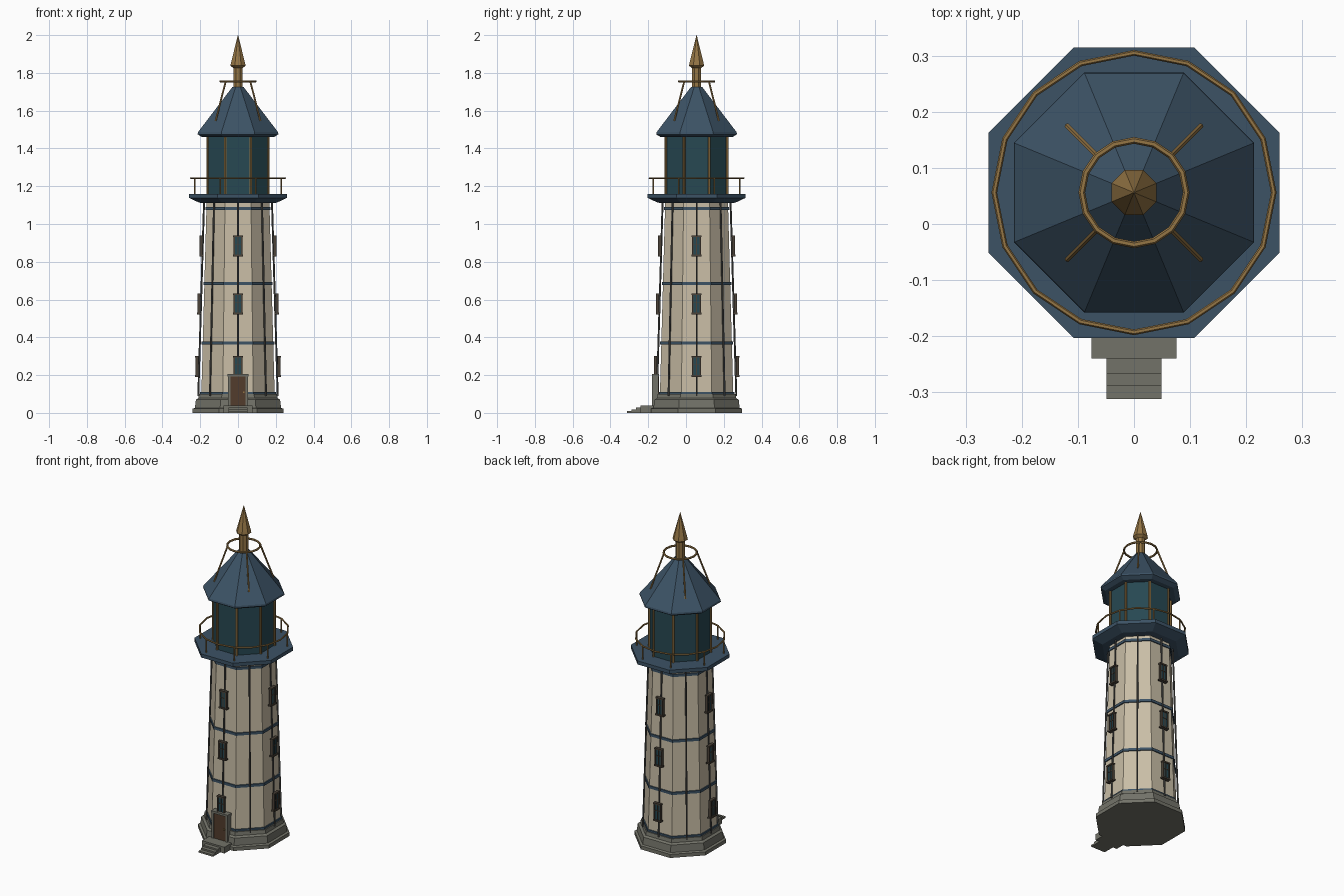
import bpy, bmesh
from math import pi, cos, sin
from mathutils import Matrix, Vector

if "Cube" in bpy.data.objects:
    bpy.data.objects.remove(bpy.data.objects["Cube"])

CY = 0.056                      # tower axis sits slightly behind the origin
AXIS = Matrix.Translation((0, CY, 0))
K = 1 / cos(pi / 8)             # octagon apothem -> corner radius


def material(name, rgb):
    m = bpy.data.materials.new(name)
    m.diffuse_color = (*rgb, 1)
    m.use_nodes = True
    m.node_tree.nodes["Principled BSDF"].inputs["Base Color"].default_value = m.diffuse_color
    return m


CREAM = material("cream_wall", (0.58, 0.51, 0.38))
BLUE = material("slate_blue", (0.045, 0.085, 0.13))
GLASS = material("dark_glass", (0.02, 0.065, 0.085))
BRASS = material("brass", (0.30, 0.18, 0.06))
STONE = material("stone", (0.17, 0.17, 0.14))
IRON = material("iron", (0.09, 0.09, 0.085))
WOOD = material("door_wood", (0.085, 0.045, 0.025))
FRAME = material("window_frame", (0.07, 0.055, 0.04))


def finish(name, bm, mat):
    bmesh.ops.recalc_face_normals(bm, faces=bm.faces)
    me = bpy.data.meshes.new(name)
    bm.to_mesh(me)
    bm.free()
    me.materials.append(mat)
    ob = bpy.data.objects.new(name, me)
    bpy.context.collection.objects.link(ob)
    return ob


def octagon(name, profile, mat):
    """Eight-sided stack; profile holds (apothem, z), flats face the axes."""
    bm = bmesh.new()
    rings = []
    for r, z in profile:
        rings.append([bm.verts.new((r * K * cos(pi / 8 + i * pi / 4),
                                    CY + r * K * sin(pi / 8 + i * pi / 4), z)) for i in range(8)])
    for a, b in zip(rings, rings[1:]):
        for i in range(8):
            j = (i + 1) % 8
            bm.faces.new((a[i], a[j], b[j], b[i]))
    bm.faces.new(rings[0])
    bm.faces.new(rings[-1])
    return finish(name, bm, mat)


def polar(r, angle, z):
    return Vector((r * sin(angle), CY - r * cos(angle), z))


def rods(name, pairs, radius, mat, sides=6):
    bm = bmesh.new()
    for a, b in pairs:
        d = b - a
        m = Matrix.Translation((a + b) / 2) @ d.to_track_quat('Z', 'Y').to_matrix().to_4x4()
        bmesh.ops.create_cone(bm, cap_ends=True, segments=sides, radius1=radius,
                              radius2=radius, depth=d.length, matrix=m)
    return finish(name, bm, mat)


def boxes(name, items, mat, angle=0):
    """Items are (x, distance from axis, z, width, depth, height) on one side."""
    bm = bmesh.new()
    turn = AXIS @ Matrix.Rotation(angle, 4, 'Z')
    for x, r, z, w, d, h in items:
        bmesh.ops.create_cube(bm, size=1, matrix=turn @ Matrix.Translation((x, -r, z))
                              @ Matrix.Diagonal((w, d, h, 1)))
    return finish(name, bm, mat)


def ring(name, r, z, tube, mat):
    bpy.ops.mesh.primitive_torus_add(location=(0, CY, z), major_radius=r, minor_radius=tube,
                                     major_segments=16, minor_segments=6)
    ob = bpy.context.object
    ob.name = name
    ob.data.materials.append(mat)


def wall(z):                    # corner radius of the tapering wall
    return 0.21 - 0.03 * (z - 0.1) / 1.01


# stone base and wall
octagon("plinth", [(0.24, 0), (0.24, 0.022), (0.228, 0.027), (0.223, 0.07),
                   (0.21, 0.078), (0.206, 0.1)], STONE)
octagon("tower_wall", [(wall(0.09) / K, 0.09), (wall(1.12) / K, 1.12)], CREAM)

# wall bands and vertical rods
for i, z in enumerate((0.103, 0.37, 0.686, 1.083)):
    r = wall(z) / K + 0.006
    octagon(f"wall_band_{i}", [(r, z - 0.008), (r, z + 0.008)], BLUE)
rods("wall_rods", [(polar(wall(0.09), k * pi / 4, 0.09), polar(wall(1.12), k * pi / 4, 1.12))
                   for k in range(8)], 0.005, IRON)

# gallery deck with railing
octagon("gallery_deck", [(0.175, 1.11), (0.205, 1.113), (0.259, 1.138), (0.259, 1.16)], BLUE)
ring("gallery_rail", 0.249, 1.243, 0.005, BRASS)
rods("rail_posts", [(polar(0.247, (k + 0.5) * pi / 4, 1.155), polar(0.247, (k + 0.5) * pi / 4, 1.243))
                    for k in range(8)], 0.004, BRASS)

# lantern room and roof
octagon("lantern_glass", [(0.16, 1.155), (0.16, 1.47)], GLASS)
rods("lantern_posts", [(polar(0.175, (k + 0.5) * pi / 4, 1.155), polar(0.175, (k + 0.5) * pi / 4, 1.47))
                       for k in range(8)], 0.007, BRASS)
octagon("roof", [(0.19, 1.46), (0.214, 1.475), (0.212, 1.486), (0.03, 1.725)], BLUE)

# finial, crown ring and its braces
octagon("finial", [(0.024, 1.71), (0.024, 1.825), (0.04, 1.838), (0.037, 1.853), (0.0008, 2.0)], BRASS)
ring("crown_ring", 0.093, 1.755, 0.006, BRASS)
rods("crown_braces", [(polar(0.092, (k + 0.5) * pi / 2, 1.755), polar(0.168, (k + 0.5) * pi / 2, 1.545))
                      for k in range(4)], 0.005, BRASS)

# windows: three on each of four sides
for k in range(4):
    for n, z in enumerate((0.247, 0.578, 0.885)):
        r = 0.226 - 0.035 * z
        frame = [(s * 0.02, r, z, 0.007, 0.016, 0.105) for s in (-1, 1)]
        frame += [(0, r, z + 0.05, 0.052, 0.018, 0.009), (0, r - 0.001, z - 0.052, 0.054, 0.022, 0.009)]
        frame += [(0, r + 0.002, z, 0.004, 0.008, 0.1), (0, r + 0.002, z + 0.008, 0.038, 0.008, 0.004)]
        boxes(f"window_frame_{k}_{n}", frame, FRAME, k * pi / 2)
        boxes(f"window_pane_{k}_{n}", [(0, r - 0.001, z, 0.038, 0.008, 0.1)], GLASS, k * pi / 2)

# door with stone surround
boxes("door_surround", [(s * 0.047, 0.218, 0.11, 0.012, 0.034, 0.17) for s in (-1, 1)]
      + [(0, 0.218, 0.199, 0.112, 0.038, 0.013)], STONE)
boxes("door", [(0, 0.215, 0.112, 0.084, 0.03, 0.165)], WOOD)
boxes("door_knob", [(0.03, 0.233, 0.11, 0.008, 0.008, 0.008)], BRASS)

# entrance landing and steps
boxes("landing", [(0, 0.256, 0.019, 0.152, 0.08, 0.038)], STONE)
boxes("steps", [(0, 0.309, 0.014, 0.098, 0.026, 0.028), (0, 0.333, 0.0095, 0.098, 0.024, 0.019),
                (0, 0.3565, 0.005, 0.098, 0.023, 0.01)], STONE)
